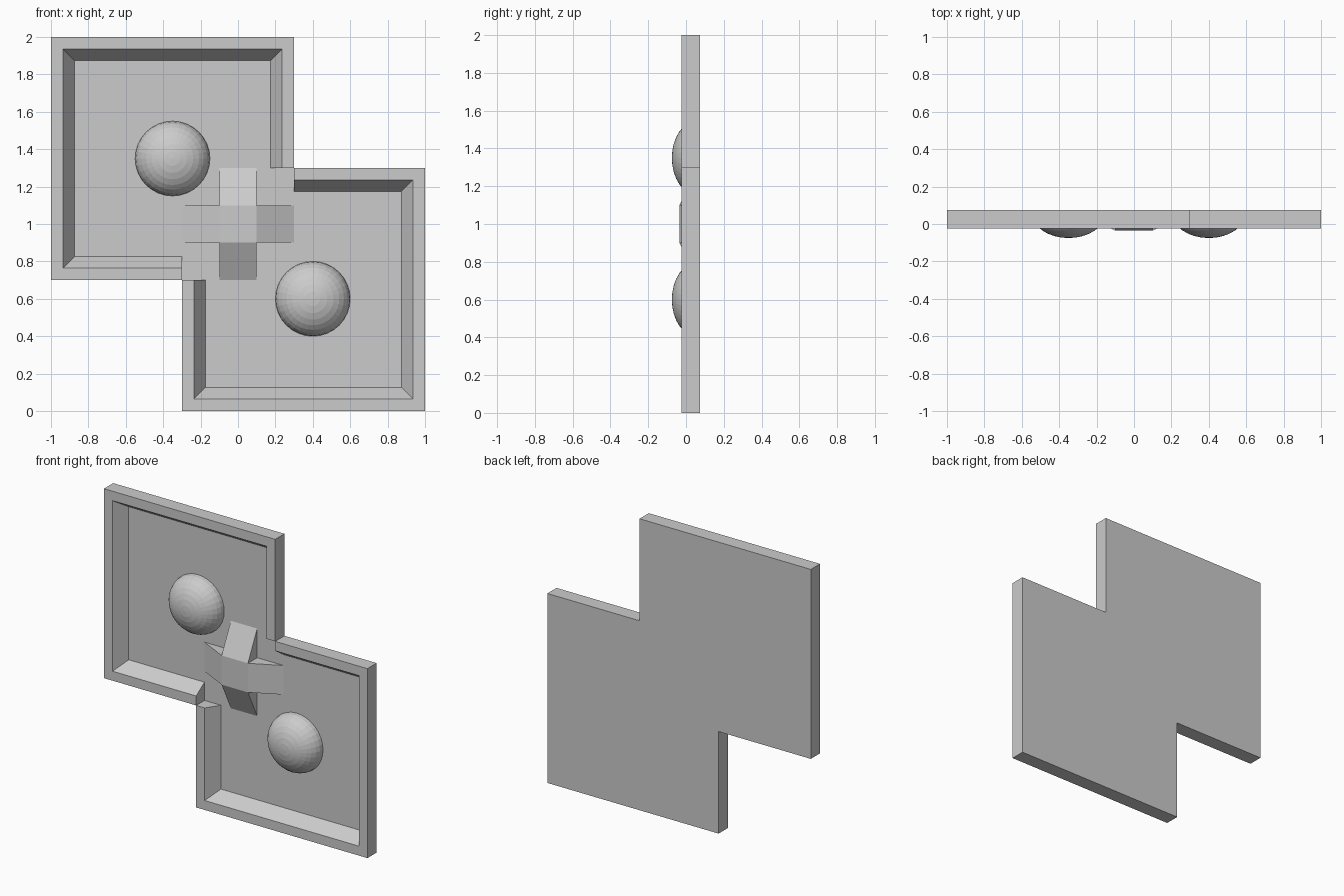
import bpy, bmesh, math
from mathutils import Vector, Matrix

if "Cube" in bpy.data.objects:
    bpy.data.objects.remove(bpy.data.objects["Cube"])

BACK, FLOOR, FRONT = 0.075, 0.065, -0.025


def finish(name, bm):
    bmesh.ops.remove_doubles(bm, verts=bm.verts[:], dist=1e-5)
    bmesh.ops.recalc_face_normals(bm, faces=bm.faces[:])
    mesh = bpy.data.meshes.new(name)
    bm.to_mesh(mesh)
    bm.free()
    obj = bpy.data.objects.new(name, mesh)
    bpy.context.collection.objects.link(obj)
    return obj


# Tray: two overlapping squares, rim profile swept round each, open in the middle
def build_tray():
    # corner x, corner height from the middle, inward direction
    path = [(0.3, 0.3, -1, 0), (0.3, 1, -1, -1), (-1, 1, 1, -1),
            (-1, -0.3, 1, 1), (-0.3, -0.3, 0, 1)]
    profile = [(0, BACK), (0, FLOOR), (0, FRONT), (0.065, FRONT), (0.125, FLOOR)]
    bm = bmesh.new()
    back_loop, floor_loop = [], []
    for s in (1, -1):
        rows = [[bm.verts.new((s * (x + dx * o), y, 1 + s * (z + dz * o)))
                 for o, y in profile] for x, z, dx, dz in path]
        for a, b in zip(rows, rows[1:]):
            for i in range(4):
                bm.faces.new((a[i], a[i + 1], b[i + 1], b[i]))
        bm.faces.new(rows[0][1:])
        bm.faces.new(rows[-1][1:])
        back_loop += [r[0] for r in rows[:-1]]
        floor_loop += [rows[0][1]] + [r[4] for r in rows]
    # the two halves meet at shared corners
    for loop in (back_loop, floor_loop):
        bm.faces.new([bm.verts.new(v.co) for v in loop])
    return finish("tray", bm)


# Raised cross: flat centre with four arms sloping down to the floor
def build_cross():
    bm = bmesh.new()
    top = -0.035
    for k in range(4):
        rot = Matrix.Rotation(k * math.pi / 2, 3, 'Y')
        a, b = [[bm.verts.new(rot @ Vector(p) + Vector((0, 0, 1)))
                 for p in ((0.1, FLOOR, z), (0.1, top, z), (0.3, FLOOR, z))]
                for z in (-0.1, 0.1)]
        bm.faces.new(a)
        bm.faces.new(b)
        bm.faces.new((a[1], a[2], b[2], b[1]))
    bm.faces.new([bm.verts.new((x, top, 1 + z)) for x, z in
                  ((-0.1, -0.1), (0.1, -0.1), (0.1, 0.1), (-0.1, 0.1))])
    return finish("cross", bm)


# Flattened half-sphere studs with the pole facing front
def build_dome(name, x, z):
    bm = bmesh.new()
    bmesh.ops.create_uvsphere(bm, u_segments=32, v_segments=16, radius=1)
    bmesh.ops.delete(bm, geom=[v for v in bm.verts if v.co.z < -0.01], context='VERTS')
    bm.transform(Matrix.Translation((x, FLOOR, z))
                 @ Matrix.Rotation(math.pi / 2, 4, 'X')
                 @ Matrix.Diagonal((0.2, 0.2, 0.14, 1)))
    return finish(name, bm)


build_tray()
build_cross()
build_dome("upper_dome", -0.35, 1.35)
build_dome("lower_dome", 0.4, 0.6)
